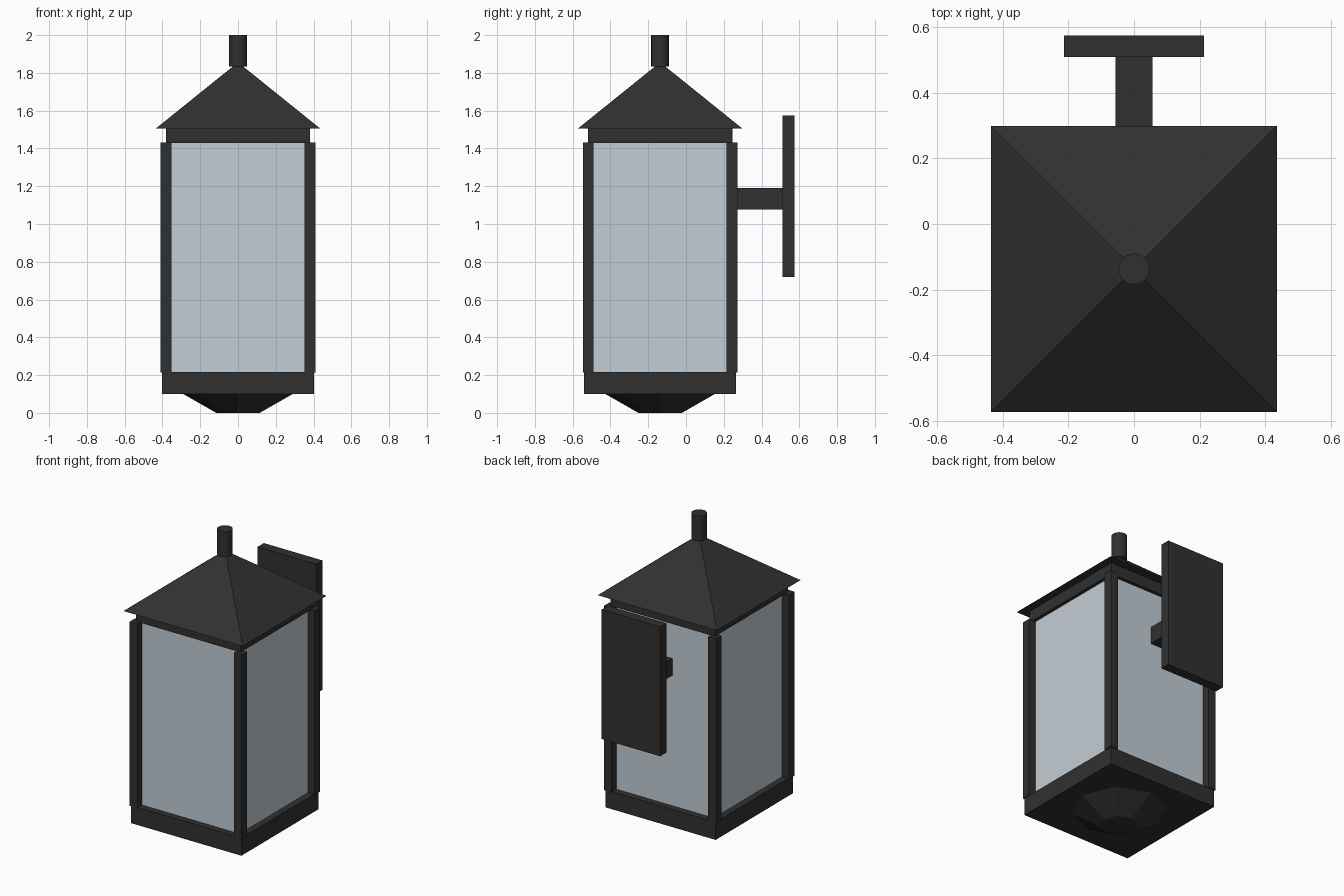
import bpy
import math

if "Cube" in bpy.data.objects:
    bpy.data.objects.remove(bpy.data.objects["Cube"])

CY = -0.137  # centre of the lantern body in y


def material(name, rgb):
    m = bpy.data.materials.new(name)
    m.use_nodes = True
    colour = (*rgb, 1)
    m.diffuse_color = colour
    m.node_tree.nodes["Principled BSDF"].inputs["Base Color"].default_value = colour
    return m


METAL = material("dark metal", (0.03, 0.03, 0.03))
GLASS = material("pale glass", (0.55, 0.62, 0.67))


def finish(name, mat):
    ob = bpy.context.object
    ob.name = ob.data.name = name
    ob.data.materials.append(mat)
    return ob


def box(name, lo, hi, mat=METAL):
    centre = [(a + b) / 2 for a, b in zip(lo, hi)]
    bpy.ops.mesh.primitive_cube_add(size=1, location=centre)
    ob = finish(name, mat)
    ob.scale = [b - a for a, b in zip(lo, hi)]
    bpy.ops.object.transform_apply(location=False, rotation=False, scale=True)
    return ob


def body_box(name, half, z0, z1, mat=METAL):
    return box(name, (-half, CY - half, z0), (half, CY + half, z1), mat)


def cone(name, sides, r0, r1, z0, z1, turn=0):
    bpy.ops.mesh.primitive_cone_add(vertices=sides, radius1=r0, radius2=r1, depth=z1 - z0,
                                    location=(0, CY, (z0 + z1) / 2), rotation=(0, 0, turn))
    return finish(name, METAL)


# Lantern body
cone("bottom_taper", 8, 0.115, 0.29, 0, 0.10)
body_box("base", 0.403, 0.10, 0.217)
body_box("glass_panes", 0.36, 0.217, 1.43, GLASS)
body_box("top_collar", 0.382, 1.43, 1.505)

# Corner posts
for side, sx in (("left", 1), ("right", -1)):
    for end, sy in (("front", -1), ("back", 1)):
        x, y = sx * 0.381, CY + sy * 0.381
        box(f"{end}_{side}_post", (x - 0.0285, y - 0.0285, 0.215), (x + 0.0285, y + 0.0285, 1.432))

# Pyramid roof and finial
cone("roof", 4, 0.436 * math.sqrt(2), 0.028, 1.505, 1.84, math.pi / 4)
cone("finial", 24, 0.047, 0.047, 1.835, 2.0)
bpy.ops.object.shade_smooth_by_angle(angle=math.radians(30))

# Wall bracket
box("bracket_arm", (-0.056, CY + 0.35, 1.077), (0.056, 0.515, 1.19))
box("wall_plate", (-0.214, 0.51, 0.72), (0.214, 0.575, 1.575))
